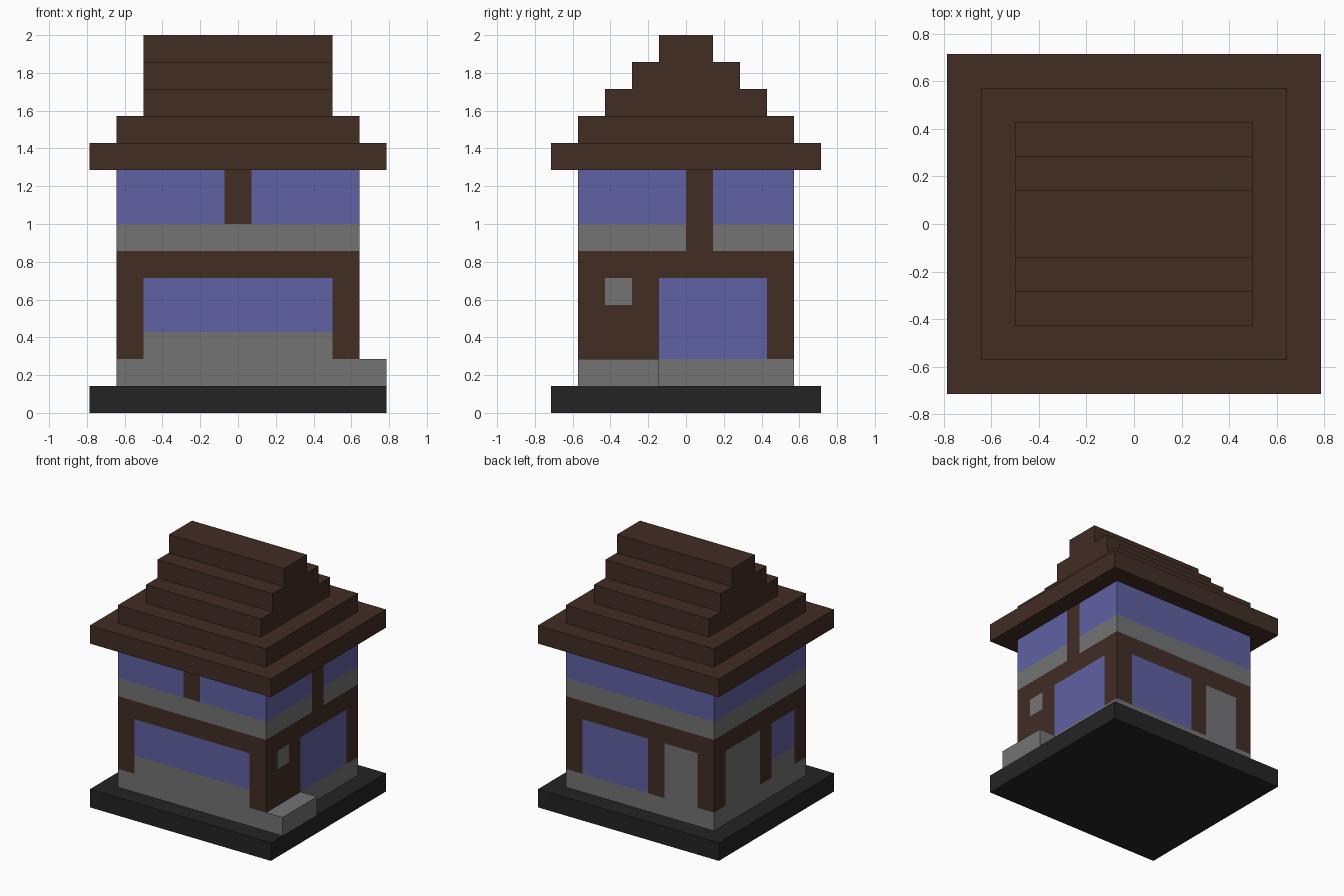
import bpy
import bmesh
from mathutils import Vector

U = 1 / 7  # one block

default = bpy.data.objects.get("Cube")
if default:
    bpy.data.objects.remove(default, do_unlink=True)


def material(name, srgb):
    col = [((c / 255 + 0.055) / 1.055) ** 2.4 for c in srgb] + [1]
    mat = bpy.data.materials.new(name)
    mat.use_nodes = True
    mat.diffuse_color = col
    bsdf = mat.node_tree.nodes["Principled BSDF"]
    bsdf.inputs["Base Color"].default_value = col
    bsdf.inputs["Roughness"].default_value = 0.9
    return mat


brown = material("dark brown wood", (66, 45, 36))
grey = material("grey stone", (116, 115, 117))
blue = material("blue glass", (96, 97, 162))
black = material("black foundation", (36, 36, 36))


def box(name, x, y, z, mats):
    """Box spanning the given block ranges."""
    bm = bmesh.new()
    bmesh.ops.create_cube(bm, size=1)
    for v in bm.verts:
        v.co = Vector([r[0] if c < 0 else r[1] for c, r in zip(v.co, (x, y, z))]) * U
    mesh = bpy.data.meshes.new(name)
    bm.to_mesh(mesh)
    bm.free()
    for m in mats:
        mesh.materials.append(m)
    obj = bpy.data.objects.new(name, mesh)
    bpy.context.collection.objects.link(obj)
    return obj


# Foundation and side doorstep
box("foundation", (-5.5, 5.5), (-5, 5), (0, 1), [black])
box("side_step", (4.5, 5.5), (-4, -1), (1, 2), [grey])

# Stepped roof
for i, (hx, hy) in enumerate([(5.5, 5), (4.5, 4), (3.5, 3), (3.5, 2), (3.5, 1)]):
    box(f"roof_layer_{i + 1}", (-hx, hx), (-hy, hy), (9 + i, 10 + i), [brown])

# Walls, cut into block-sized panels
walls = box("walls", (-4.5, 4.5), (-4, 4), (1, 9), [brown, grey, blue])
bm = bmesh.new()
bm.from_mesh(walls.data)
for axis, start, end in ((0, -3.5, 3.5), (1, -3, 3), (2, 2, 8)):
    normal = Vector([float(k == axis) for k in range(3)])
    for k in range(int(end - start) + 1):
        bmesh.ops.bisect_plane(bm, geom=bm.verts[:] + bm.edges[:] + bm.faces[:],
                               plane_co=normal * (start + k) * U, plane_no=normal)

# Painted panels: (from, to, bottom, top, colour); later ones cover earlier ones
BROWN, GREY, BLUE = range(3)
ALL = [(-5, 5, 1, 2, GREY), (-5, 5, 6, 7, GREY), (-5, 5, 7, 9, BLUE)]
PANELS = {
    "front": [(-3.5, 3.5, 2, 3, GREY), (-3.5, 3.5, 3, 5, BLUE), (-0.5, 0.5, 7, 9, BROWN)],
    "right": [(-3, -2, 4, 5, GREY), (-1, 3, 2, 5, BLUE), (0, 1, 6, 9, BROWN)],
    "back": [(-0.5, 3.5, 2, 5, BLUE), (-3.5, -1.5, 2, 5, GREY)],
    "left": [(0, 3, 2, 5, GREY), (-3, -1, 2, 3, GREY), (-3, -1, 3, 5, BLUE)],
}
for f in bm.faces:
    n, c = f.normal, f.calc_center_median() / U
    if abs(n.z) > 0.5:
        continue
    if abs(n.y) > 0.5:
        side, along = ("front" if n.y < 0 else "back"), c.x
    else:
        side, along = ("right" if n.x > 0 else "left"), c.y
    for a, b, low, high, colour in ALL + PANELS[side]:
        if a < along < b and low < c.z < high:
            f.material_index = colour
bm.to_mesh(walls.data)
bm.free()
